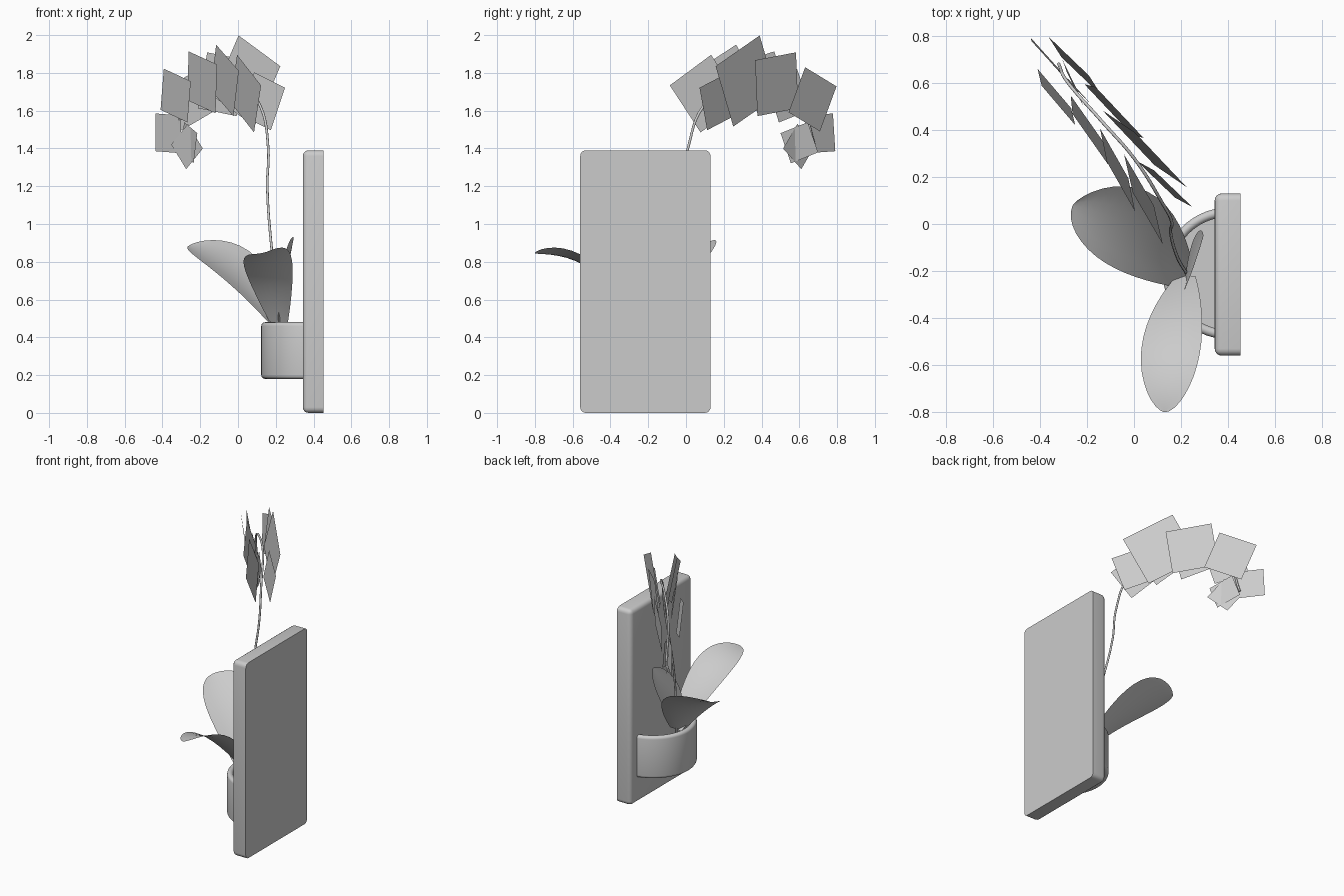
import bpy, bmesh, math
from mathutils import Vector

cube = bpy.data.objects.get("Cube")
if cube:
    bpy.data.objects.remove(cube)

grey = bpy.data.materials.new("plain_grey")
grey.use_nodes = True
COLOUR = (0.6, 0.6, 0.6, 1)
grey.diffuse_color = COLOUR
grey.node_tree.nodes["Principled BSDF"].inputs["Base Color"].default_value = COLOUR


def add(name, bm, smooth=True):
    """Turn a bmesh into a named, shaded object."""
    mesh = bpy.data.meshes.new(name)
    bm.to_mesh(mesh)
    bm.free()
    mesh.materials.append(grey)
    obj = bpy.data.objects.new(name, mesh)
    bpy.context.collection.objects.link(obj)
    if smooth:
        bpy.ops.object.select_all(action="DESELECT")
        obj.select_set(True)
        bpy.context.view_layer.objects.active = obj
        bpy.ops.object.shade_smooth_by_angle(angle=math.radians(40))


# Backing board: rounded everywhere but around the flat rear face
BACK = 0.453
bm = bmesh.new()
bmesh.ops.create_cube(bm, size=1)
bmesh.ops.scale(bm, vec=(0.11, 0.69, 1.39), verts=bm.verts)
bmesh.ops.translate(bm, vec=(BACK - 0.055, -0.215, 0.695), verts=bm.verts)
rounded = [e for e in bm.edges if any(v.co.x < BACK - 0.01 for v in e.verts)]
bmesh.ops.bevel(bm, geom=rounded, offset=0.03, segments=4, profile=0.5, affect="EDGES")
add("backing_board", bm)


# Wall pot: lathed section with a full round rim, swept in front of the board
def arc(r, z, start, end, steps):
    angles = [math.radians(start + (end - start) * i / steps) for i in range(steps + 1)]
    return [(r + 0.02 * math.cos(a), z + 0.02 * math.sin(a)) for a in angles]


profile = [(0, 0.18)] + arc(0.26, 0.2, -90, 0, 4) + arc(0.26, 0.46, 0, 180, 8)
profile += [(0.24, 0.22), (0, 0.22)]
STEPS = 32
bm = bmesh.new()
rings = []
for i in range(STEPS + 1):
    a = math.radians(100 + 160 * i / STEPS)
    rings.append([bm.verts.new((0.403 + r * math.cos(a), -0.21 + r * math.sin(a), z))
                  for r, z in profile])
for p, q in zip(rings, rings[1:]):
    for j in range(len(profile) - 1):
        bm.faces.new((p[j], q[j], q[j + 1], p[j + 1]))
bmesh.ops.remove_doubles(bm, verts=bm.verts, dist=0.0001)
bmesh.ops.recalc_face_normals(bm, faces=bm.faces)
add("wall_pot", bm)


def leaf(name, base, mid, tip, side, half, cup, rows=18, cols=6):
    """Thin curved blade along base-mid-tip with a blunt tip, cupped across."""
    base, mid, tip = Vector(base), Vector(mid), Vector(tip)
    control = 2 * mid - (base + tip) / 2
    side = Vector(side).normalized()
    up = (tip - base).cross(side).normalized()
    up = up if up.z > 0 else -up
    bm = bmesh.new()
    grid = []
    for i in range(rows + 1):
        t = 0.5 - 0.5 * math.cos(math.pi * i / rows)
        centre = (1 - t) ** 2 * base + 2 * t * (1 - t) * control + t * t * tip
        w = half * max(math.sin(math.pi * (0.07 + 0.93 * t) ** 1.3), 0.002) ** 0.53
        row = []
        for j in range(cols + 1):
            s = 2 * j / cols - 1
            row.append(bm.verts.new(centre + side * s * w + up * cup * s * s * w))
        grid.append(row)
    for p, q in zip(grid, grid[1:]):
        for j in range(cols):
            bm.faces.new((p[j], p[j + 1], q[j + 1], q[j]))
    add(name, bm)


leaf("broad_leaf", (0.22, -0.22, 0.45), (0, -0.025, 0.745), (-0.26, 0.08, 0.885),
     (0.5, 0.85, 0.31), 0.185, 0.15)
leaf("front_leaf", (0.225, -0.22, 0.45), (0.165, -0.5, 0.765), (0.13, -0.8, 0.845),
     (1, -0.1, 0.23), 0.128, 0.12)
leaf("upright_leaf", (0.22, -0.25, 0.45), (0.25, -0.17, 0.7), (0.295, -0.05, 0.93),
     (0.1, 0.9, -0.35), 0.09, 0.15)

# Arching flower stem
path = [(0.23, -0.22, 0.4), (0.18, -0.13, 0.85), (0.155, -0.03, 1.2), (0.16, 0.01, 1.4),
        (0.12, 0.09, 1.62), (0, 0.28, 1.75), (-0.14, 0.44, 1.76), (-0.28, 0.6, 1.65), (-0.32, 0.68, 1.42)]
curve = bpy.data.curves.new("flower_stem", "CURVE")
curve.dimensions = "3D"
curve.bevel_depth = 0.007
curve.bevel_resolution = 2
curve.resolution_u = 6
curve.use_fill_caps = True
spline = curve.splines.new("BEZIER")
spline.bezier_points.add(len(path) - 1)
for point, co in zip(spline.bezier_points, path):
    point.co = co
    point.handle_left_type = point.handle_right_type = "AUTO"
curve.materials.append(grey)
bpy.context.collection.objects.link(bpy.data.objects.new("flower_stem", curve))


def blossoms(name, tilt, cards):
    """Flat square blossoms: x, y, z, size, roll and heading in degrees."""
    tilt = math.radians(tilt)
    for n, (x, y, z, size, roll, heading) in enumerate(cards, 1):
        h = math.radians(heading)
        along = Vector((math.cos(h), math.sin(h), 0))
        upward = Vector((-math.sin(h) * math.sin(tilt), math.cos(h) * math.sin(tilt),
                         math.cos(tilt)))
        bm = bmesh.new()
        corners = []
        for k in range(4):
            a = math.radians(45 + 90 * k + roll)
            offset = along * math.cos(a) + upward * math.sin(a)
            corners.append(bm.verts.new(Vector((x, y, z)) + offset * size / math.sqrt(2)))
        bm.faces.new(corners)
        add(f"{name}_{n}", bm, smooth=False)


# Two rows that lean apart either side of the stem, then the drooping end
blossoms("rear_blossom", -5, [
    (0.13, 0.17, 1.65, 0.24, 20, 138), (0.045, 0.32, 1.757, 0.36, 27, 136),
    (-0.085, 0.48, 1.74, 0.3, 8, 134), (-0.25, 0.67, 1.66, 0.26, -23, 134)])
blossoms("front_blossom", 8, [
    (0.04, 0.105, 1.69, 0.3, 33, 115), (-0.07, 0.23, 1.76, 0.28, 30, 115),
    (-0.19, 0.4, 1.75, 0.27, 15, 123), (-0.33, 0.54, 1.68, 0.23, 17, 128)])
blossoms("end_blossom", 2, [
    (-0.27, 0.6, 1.41, 0.17, -40, 134), (-0.26, 0.6, 1.43, 0.17, 20, 115),
    (-0.37, 0.71, 1.48, 0.2, 3, 132)])
